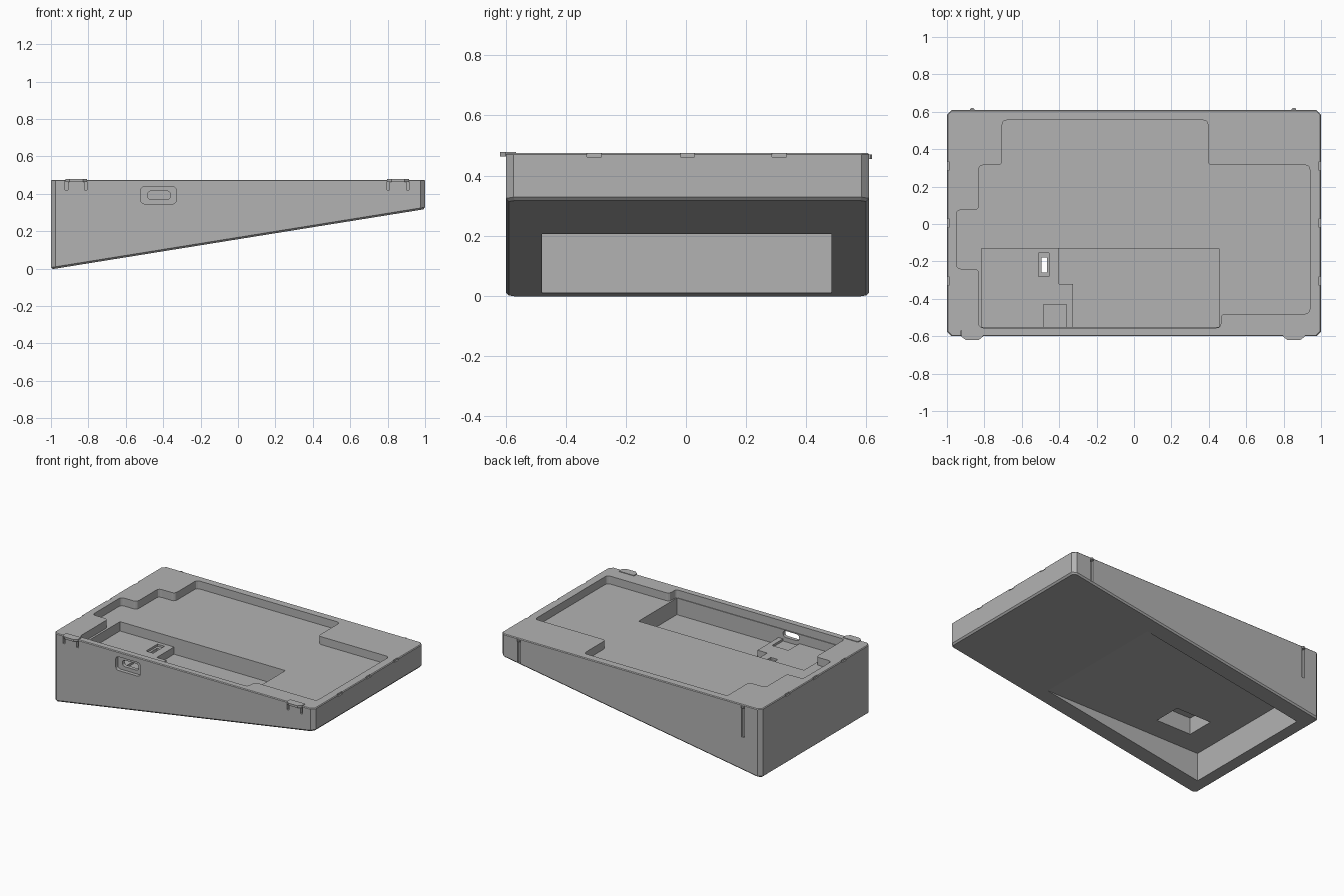
import bpy
import bmesh
from mathutils import Vector

if "Cube" in bpy.data.objects:
    bpy.data.objects.remove(bpy.data.objects["Cube"], do_unlink=True)

TOP = 0.475
SHALLOW, PLATFORM, DEEP = 0.42, 0.355, 0.305

grey = bpy.data.materials.new("matte grey")
grey.use_nodes = True
grey.diffuse_color = (0.45, 0.45, 0.45, 1)
grey.node_tree.nodes["Principled BSDF"].inputs["Base Color"].default_value = (0.45, 0.45, 0.45, 1)


def rounded(points, radius, steps):
    """Round every corner of an outline; one step gives a chamfer."""
    if radius == 0:
        return [Vector(p) for p in points]
    result = []
    for i, p in enumerate(points):
        p = Vector(p)
        a = p + (Vector(points[i - 1]) - p).normalized() * radius
        b = p + (Vector(points[(i + 1) % len(points)]) - p).normalized() * radius
        for s in range(steps + 1):
            t = s / steps
            result.append(a * (1 - t) ** 2 + p * 2 * t * (1 - t) + b * t * t)
    return result


def rect(x0, x1, y0, y1):
    return [(x0, y0), (x1, y0), (x1, y1), (x0, y1)]


def prism(name, outline, low, high, radius=0, steps=3, along_y=False):
    """Extrude an outline along z, or along y when it is drawn in x and z."""
    bm = bmesh.new()
    loops = []
    for h in (low, high):
        loops.append([bm.verts.new((p.x, h, p.y) if along_y else (p.x, p.y, h))
                      for p in rounded(outline, radius, steps)])
    bottom, top = loops
    bm.faces.new(bottom)
    bm.faces.new(top)
    for i in range(len(top)):
        bm.faces.new((bottom[i - 1], bottom[i], top[i], top[i - 1]))
    bmesh.ops.recalc_face_normals(bm, faces=bm.faces)
    mesh = bpy.data.meshes.new(name)
    bm.to_mesh(mesh)
    bm.free()
    mesh.materials.append(grey)
    obj = bpy.data.objects.new(name, mesh)
    bpy.context.collection.objects.link(obj)
    return obj


# Wedge body: slope the underside, then chamfer its rims
body = prism("wedge_body", rect(-1, 1, -0.6, 0.61), 0, TOP, 0.025, 1)
bm = bmesh.new()
bm.from_mesh(body.data)
for v in bm.verts:
    if v.co.z < 0.1:
        v.co.z = -0.004 + 0.161 * (v.co.x + 1)
bm.normal_update()
under = [e for e in bm.edges if any(f.normal.z < -0.5 for f in e.link_faces)]
bmesh.ops.bevel(bm, geom=under, offset=0.01, segments=1, affect='EDGES')
bm.normal_update()
rim = [e for e in bm.edges if all(v.co.z > TOP - 0.001 for v in e.verts)]
bmesh.ops.bevel(bm, geom=rim, offset=0.005, segments=1, affect='EDGES')
bm.to_mesh(body.data)
bm.free()


def cut(outline, low, high, radius=0, along_y=False):
    """Carve a prism out of the body."""
    cutter = prism("cutter", outline, low, high, radius, 3, along_y)
    cutter.hide_render = True
    mod = body.modifiers.new("cut", 'BOOLEAN')
    mod.operation = 'DIFFERENCE'
    mod.solver = 'EXACT'
    mod.object = cutter
    bpy.context.view_layer.objects.active = body
    bpy.ops.object.modifier_apply(modifier=mod.name)
    bpy.data.objects.remove(cutter, do_unlink=True)


# Stepped shallow tray in the top
tray = [(-0.705, 0.555), (0.395, 0.555), (0.395, 0.315), (0.94, 0.315),
        (0.94, -0.48), (0.465, -0.48), (0.465, -0.555), (-0.83, -0.555),
        (-0.83, -0.24), (-0.95, -0.24), (-0.95, 0.075), (-0.83, 0.075),
        (-0.83, 0.315), (-0.705, 0.315)]
cut(tray, SHALLOW, 0.6, 0.025)

# Component bay with a raised platform at its deep end
cut(rect(-0.815, 0.455, -0.55, -0.13), PLATFORM, 0.6)
cut([(-0.4, -0.13), (0.455, -0.13), (0.455, -0.55), (-0.325, -0.55),
     (-0.325, -0.32), (-0.4, -0.32)], DEEP, 0.6)
cut(rect(-0.485, -0.36, -0.55, -0.43), 0.34, 0.6)

# Hollow underside, access well and cable slot
cut(rect(-0.92, 0.6, -0.48, 0.485), -0.2, 0.205)
cut(rect(-0.73, -0.46, -0.325, -0.13), 0.1, 0.32)
cut(rect(-0.51, -0.455, -0.28, -0.155), 0.34, 0.5)
cut(rect(-0.495, -0.465, -0.26, -0.18), 0.25, 0.5)

# Port opening in the front wall
cut(rect(-0.52, -0.33, 0.345, 0.44), -0.7, -0.575, 0.025, True)
cut(rect(-0.485, -0.36, 0.37, 0.415), -0.7, -0.5, 0.022, True)

# Clips along the front, catches and grooves along the back
for side, x, groove_end in (("left", 0.855, 0.305), ("right", -0.865, 0.25)):
    for s in (-0.052, 0.052):
        cut(rect(x + s - 0.007, x + s + 0.007, -0.7, -0.57), 0.42, 0.6)
    cut(rect(x - 0.01, x + 0.01, 0.597, 0.7), groove_end, 0.455)
    prism("front_clip_" + side,
          [(x - 0.058, -0.567), (x + 0.058, -0.567), (x + 0.058, -0.602),
           (x + 0.035, -0.62), (x - 0.035, -0.62), (x - 0.058, -0.602)],
          0.464, 0.479)
    prism("back_catch_" + side, rect(x - 0.012, x + 0.012, 0.59, 0.62),
          0.455, 0.47, 0.006, 1)

# Small notches in the end rims
for end in (-1, 1):
    for y in (-0.305, 0.005, 0.31):
        inner, outer = sorted((end * 0.99, end * 1.1))
        cut(rect(inner, outer, y - 0.024, y + 0.024), 0.462, 0.6)
